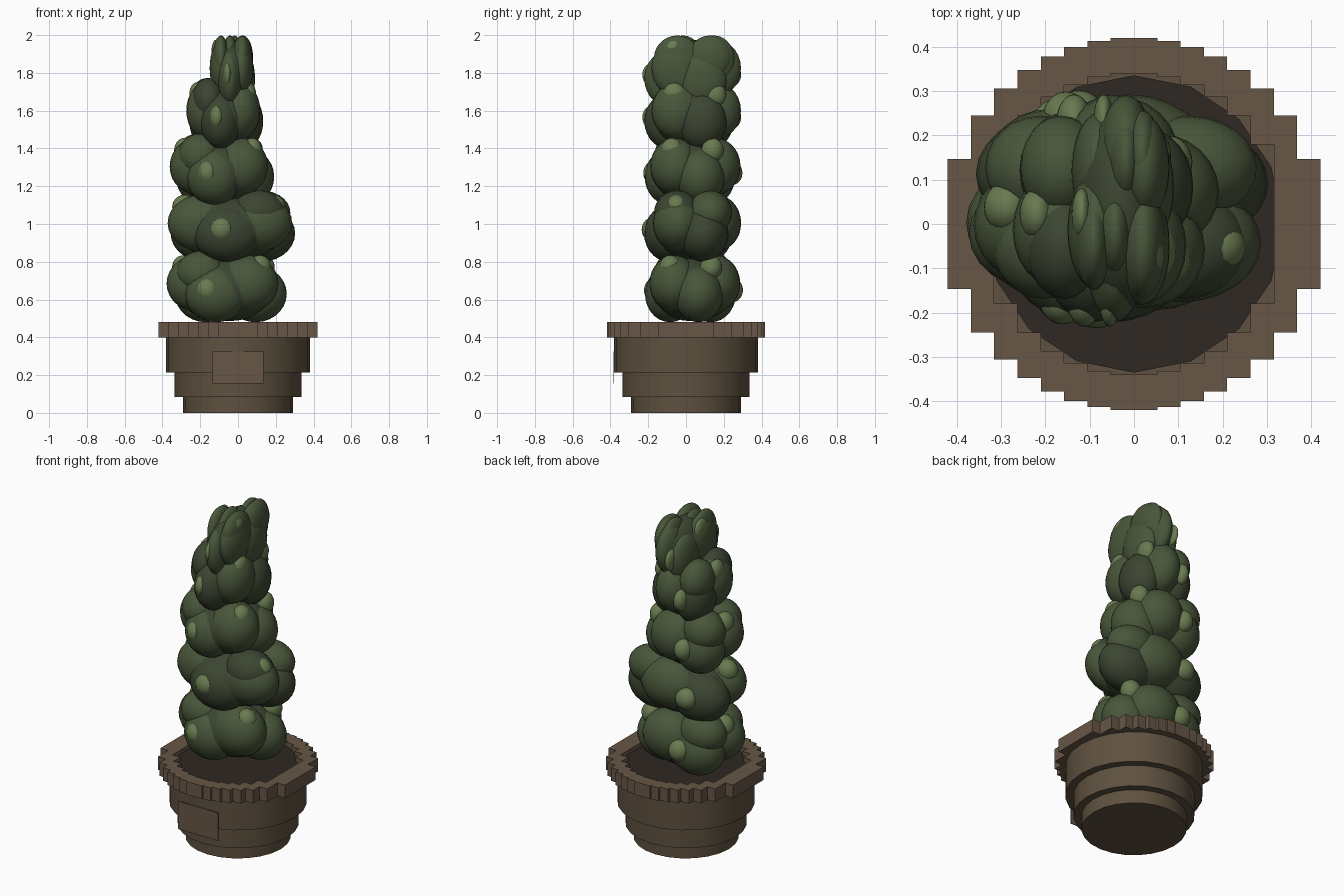
import bpy, bmesh
from math import sqrt, sin, cos, radians, tau, copysign
from mathutils import Matrix, Vector

if "Cube" in bpy.data.objects:
    bpy.data.objects.remove(bpy.data.objects["Cube"])


def material(name, color):
    m = bpy.data.materials.new(name)
    m.diffuse_color = (*color, 1)
    m.use_nodes = True
    m.node_tree.nodes["Principled BSDF"].inputs["Base Color"].default_value = m.diffuse_color
    return m


CLAY = material("clay", (0.112, 0.082, 0.050))
CLAY_LIGHT = material("light_clay", (0.135, 0.095, 0.062))
SOIL = material("soil", (0.028, 0.021, 0.017))
DARK = material("dark_leaf", (0.045, 0.060, 0.031))
MID = material("mid_leaf", (0.066, 0.093, 0.042))
LIGHT = material("light_leaf", (0.14, 0.195, 0.08))


def finish(bm, name, mat, smooth=False):
    me = bpy.data.meshes.new(name)
    bm.to_mesh(me)
    bm.free()
    ob = bpy.data.objects.new(name, me)
    bpy.context.collection.objects.link(ob)
    me.materials.append(mat)
    if smooth:
        me.polygons.foreach_set("use_smooth", [True] * len(me.polygons))
    return ob


def cylinder(name, r, z0, z1, sides, mat):
    bm = bmesh.new()
    bmesh.ops.create_cone(bm, cap_ends=True, segments=sides, radius1=r, radius2=r,
                          depth=z1 - z0, matrix=Matrix.Translation((0, 0, (z0 + z1) / 2)))
    ob = finish(bm, name, mat, True)
    bpy.context.view_layer.objects.active = ob
    ob.select_set(True)
    bpy.ops.object.shade_smooth_by_angle(angle=radians(30))
    ob.select_set(False)


def add_box(bm, lo, hi):
    lo, hi = Vector(lo), Vector(hi)
    bmesh.ops.create_cube(bm, size=1, matrix=Matrix.LocRotScale((lo + hi) / 2, None, hi - lo))


def leaves(name, blobs, mat):
    bm = bmesh.new()
    for center, size in blobs:
        bmesh.ops.create_uvsphere(bm, u_segments=24, v_segments=14, radius=1,
                                  matrix=Matrix.LocRotScale(Vector(center), None, Vector(size)))
    finish(bm, name, mat, True)


# Stepped pot body and soil
cylinder("pot_foot", 0.29, 0, 0.085, 24, CLAY)
cylinder("pot_lower", 0.335, 0.083, 0.215, 24, CLAY)
cylinder("pot_upper", 0.38, 0.213, 0.405, 24, CLAY)
cylinder("soil", 0.335, 0.40, 0.455, 16, SOIL)

# Rim built from strips with stepped outer and inner outlines
R_OUT, R_IN, STRIPS = 0.42, 0.34, 16
step = 2 * R_OUT / STRIPS
bm = bmesh.new()
for i in range(STRIPS):
    x0 = -R_OUT + i * step
    xc = x0 + step / 2
    out = sqrt(R_OUT ** 2 - xc ** 2)
    if abs(xc) > R_IN:
        add_box(bm, (x0, -out, 0.40), (x0 + step, out, 0.48))
    else:
        gap = sqrt(R_IN ** 2 - xc ** 2)
        add_box(bm, (x0, -out, 0.40), (x0 + step, -gap, 0.48))
        add_box(bm, (x0, gap, 0.40), (x0 + step, out, 0.48))
finish(bm, "pot_rim", CLAY_LIGHT)

# Blank plate on the pot front
bm = bmesh.new()
add_box(bm, (-0.135, -0.384, 0.155), (0.135, -0.38, 0.325))
finish(bm, "front_plate", CLAY_LIGHT)

# Foliage tiers: centre x, half width, centre z, ring turn, side of the upper lobe
TIERS = [(-0.06, 0.318, 0.66, 12, -1), (-0.035, 0.347, 0.98, 24, 1), (-0.085, 0.278, 1.28, 15, -1),
         (-0.07, 0.207, 1.575, 20, -1), (-0.03, 0.122, 1.80, 20, 1)]
CY, HY = 0.035, 0.255


def square(t):
    # pushes the ring of lobes slightly toward a rounded square
    return copysign(abs(t) ** 0.88, t)


for n, (cx, hx, cz, turn, side) in enumerate(TIERS):
    def at(u, v, dz):
        return (cx + u * hx, CY + v * HY, cz + dz)

    core = [(at(0, 0, 0), (0.86 * hx, 0.9 * HY, 0.175))]
    # Ring of lobes plus raised lobes
    lobes = []
    for k in range(6):
        a = tau * k / 6 + radians(turn)
        dz = 0.025 if k % 2 else -0.03
        lobes.append((at(0.49 * square(cos(a)), 0.49 * square(sin(a)), dz),
                      (0.52 * hx, 0.52 * HY, 0.15)))
    lobes.append((at(0.42 * side, -0.32, 0.08), (0.42 * hx, 0.48 * HY, 0.118)))
    lobes.append((at(0.45 * side, 0.36, 0.08), (0.45 * hx, 0.46 * HY, 0.118)))
    # Small bright tips half sunk in the lobes
    tips = []
    for k in range(5):
        a = tau * k / 5 + radians(turn + 20)
        dz = 0.11 if k % 2 == 0 else -0.01
        reach = 0.72 if k % 2 == 0 else 0.84
        tips.append((at(reach * cos(a), reach * sin(a), dz), (0.19 * hx, 0.23 * HY, 0.065)))
    if n == 4:
        lobes += [(at(u, v, 0.07), (0.36 * hx, 0.42 * HY, 0.128))
                  for u, v in ((-0.5, -0.3), (0.1, 0.42), (-0.1, -0.2), (0.4, 0.45))]
    leaves(f"leaf_core_{n + 1}", core, DARK)
    leaves(f"leaf_lobes_low_{n + 1}", lobes[::2], DARK if n % 2 else MID)
    leaves(f"leaf_lobes_high_{n + 1}", lobes[1::2], MID)
    leaves(f"leaf_tips_{n + 1}", tips, LIGHT)
